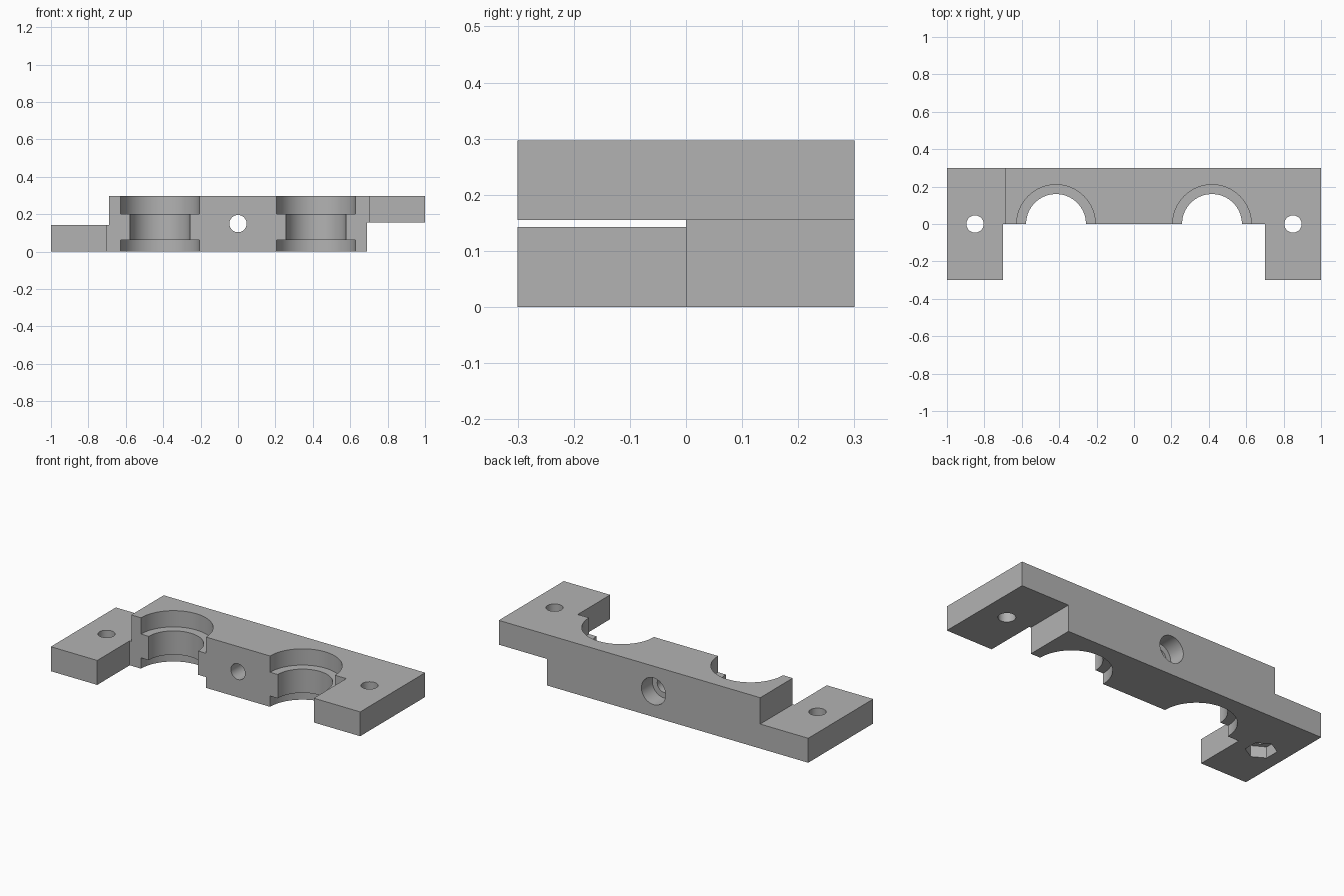
import bpy, bmesh, math
from mathutils import Matrix

cube = bpy.data.objects.get("Cube")
if cube:
    bpy.data.objects.remove(cube, do_unlink=True)

HEIGHT, DEPTH = 0.297, 0.30
TAB_LOW, TAB_HIGH = 0.143, 0.155    # top of right tab, underside of left tab
STEP, TAB_INNER = 0.69, 0.70
TAB_HOLE_X, BORE_X = 0.85, 0.417
BOLT_R, HEAD_R, NUT_R = 0.046, 0.078, 0.083

grey = bpy.data.materials.new("plain grey")
grey.use_nodes = True
color = (0.45, 0.45, 0.45, 1)
grey.diffuse_color = color
grey.node_tree.nodes["Principled BSDF"].inputs["Base Color"].default_value = color


def make_object(name, bm):
    bmesh.ops.recalc_face_normals(bm, faces=bm.faces)
    mesh = bpy.data.meshes.new(name)
    bm.to_mesh(mesh)
    bm.free()
    mesh.materials.append(grey)
    obj = bpy.data.objects.new(name, mesh)
    bpy.context.collection.objects.link(obj)
    return obj


def cut(target, bm):
    """Subtract a shape from the target and discard the cutter."""
    cutter = make_object("cutter", bm)
    cutter.hide_render = True
    mod = target.modifiers.new("cut", "BOOLEAN")
    mod.operation = "DIFFERENCE"
    mod.solver = "EXACT"
    mod.object = cutter
    bpy.context.view_layer.objects.active = target
    bpy.ops.object.modifier_apply(modifier=mod.name)
    bpy.data.objects.remove(cutter, do_unlink=True)


def cylinder(radius, start, end, x, z=None, sides=64, turn=0.0):
    """Vertical cylinder at x, or one along y at height z when z is given."""
    if z is None:
        place = Matrix.Translation((x, 0, (start + end) / 2)) @ Matrix.Rotation(turn, 4, "Z")
    else:
        place = Matrix.Translation((x, (start + end) / 2, z)) @ Matrix.Rotation(math.pi / 2, 4, "X")
    bm = bmesh.new()
    bmesh.ops.create_cone(bm, cap_ends=True, segments=sides, radius1=radius,
                          radius2=radius, depth=end - start, matrix=place)
    return bm


# Clamp bar: stepped half-lap profile extruded from front to back
profile = [(-1, 0), (STEP, 0), (STEP, TAB_HIGH), (1, TAB_HIGH),
           (1, HEIGHT), (-STEP, HEIGHT), (-STEP, TAB_LOW), (-1, TAB_LOW)]
bm = bmesh.new()
face = bm.faces.new([bm.verts.new((x, -DEPTH, z)) for x, z in profile])
side = bmesh.ops.extrude_face_region(bm, geom=[face])["geom"]
bmesh.ops.translate(bm, vec=(0, 2 * DEPTH, 0),
                    verts=[v for v in side if isinstance(v, bmesh.types.BMVert)])
clamp = make_object("clamp_half", bm)
bpy.context.view_layer.objects.active = clamp
clamp.select_set(True)

# Front clearance between the two tabs
bm = bmesh.new()
bmesh.ops.create_cube(bm, size=1, matrix=Matrix.Translation((0, -0.25, 0.15))
                      @ Matrix.Diagonal((2 * TAB_INNER, 0.5, 1, 1)))
cut(clamp, bm)

# Half-round bores with wider recesses at top and bottom, and tab holes
for s in (-1, 1):
    cut(clamp, cylinder(0.16, -0.1, 0.4, s * BORE_X, sides=96))
    cut(clamp, cylinder(0.21, -0.1, 0.063, s * BORE_X, sides=96))
    cut(clamp, cylinder(0.21, 0.202, 0.4, s * BORE_X, sides=96))
    cut(clamp, cylinder(BOLT_R, -0.1, 0.4, s * TAB_HOLE_X))

# Hexagonal nut pocket under the right tab
cut(clamp, cylinder(NUT_R, -0.1, 0.065, -TAB_HOLE_X, sides=6))

# Central bolt hole with a round head recess at the back
cut(clamp, cylinder(BOLT_R, -0.1, 0.4, 0, z=0.15))
cut(clamp, cylinder(HEAD_R, DEPTH - 0.1, 0.4, 0, z=0.15))

bpy.ops.object.shade_smooth_by_angle(angle=math.radians(30))
